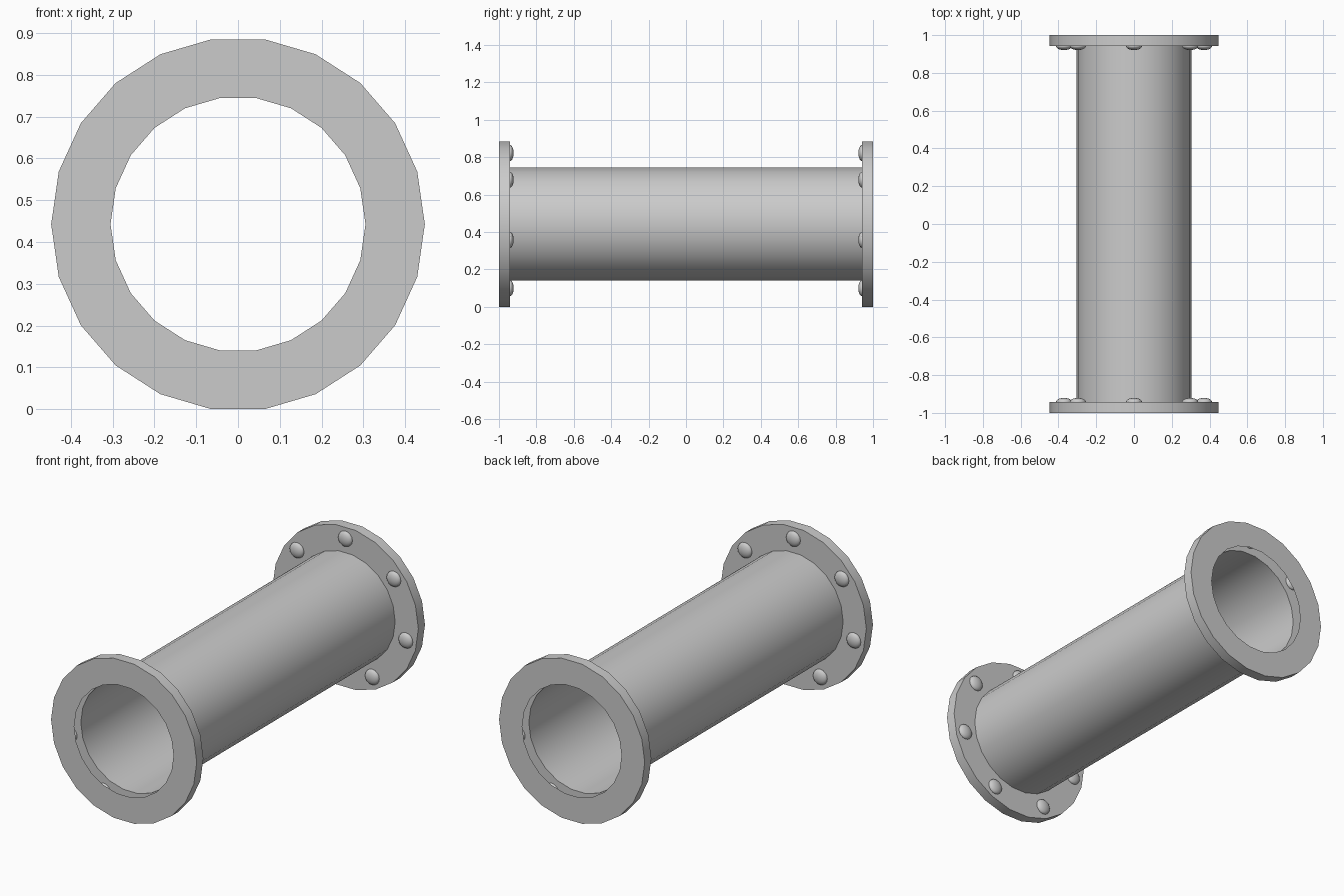
import bpy, bmesh
from math import sin, cos, tau, radians
from mathutils import Matrix

if "Cube" in bpy.data.objects:
    bpy.data.objects.remove(bpy.data.objects["Cube"])

SIDES = 22           # facets around the pipe
R_PIPE, R_FLANGE = 0.305, 0.447
Y_IN = 0.942         # inner face of each flange
ZC = R_FLANGE * cos(tau / SIDES / 2)
BOLTS = 7


def finish(bm, name, angle):
    bmesh.ops.recalc_face_normals(bm, faces=bm.faces)
    me = bpy.data.meshes.new(name)
    bm.to_mesh(me)
    bm.free()
    ob = bpy.data.objects.new(name, me)
    bpy.context.collection.objects.link(ob)
    ob.location.z = ZC
    bpy.ops.object.select_all(action='DESELECT')
    ob.select_set(True)
    bpy.context.view_layer.objects.active = ob
    bpy.ops.object.shade_smooth_by_angle(angle=radians(angle))
    return ob


# Pipe shell: one lathed profile with hollow flanges, open on the bore side
profile = [(R_PIPE, -1), (R_FLANGE, -1), (R_FLANGE, -Y_IN), (R_PIPE, -Y_IN)]
profile += [(r, -y) for r, y in reversed(profile)]
bm = bmesh.new()
rings = [[bm.verts.new((r * cos(tau * i / SIDES), y, r * sin(tau * i / SIDES)))
          for i in range(SIDES)] for r, y in profile]
for a, b in zip(rings, rings[1:]):
    for i in range(SIDES):
        j = (i + 1) % SIDES
        bm.faces.new((a[i], a[j], b[j], b[i]))
finish(bm, "flanged_pipe", 30)

# Domed bolts: flattened balls pushed through the inner face of each flange
for side, label in ((-1, "front"), (1, "back")):
    bm = bmesh.new()
    for k in range(BOLTS):
        a = tau * k / BOLTS
        m = (Matrix.Translation((0.38 * sin(a), side * Y_IN, 0.38 * cos(a)))
             @ Matrix.Diagonal((0.043, 0.021, 0.043, 1))
             @ Matrix.Rotation(tau / 4, 4, 'X'))
        bmesh.ops.create_uvsphere(bm, u_segments=16, v_segments=10, radius=1, matrix=m)
    finish(bm, label + "_bolts", 60)
